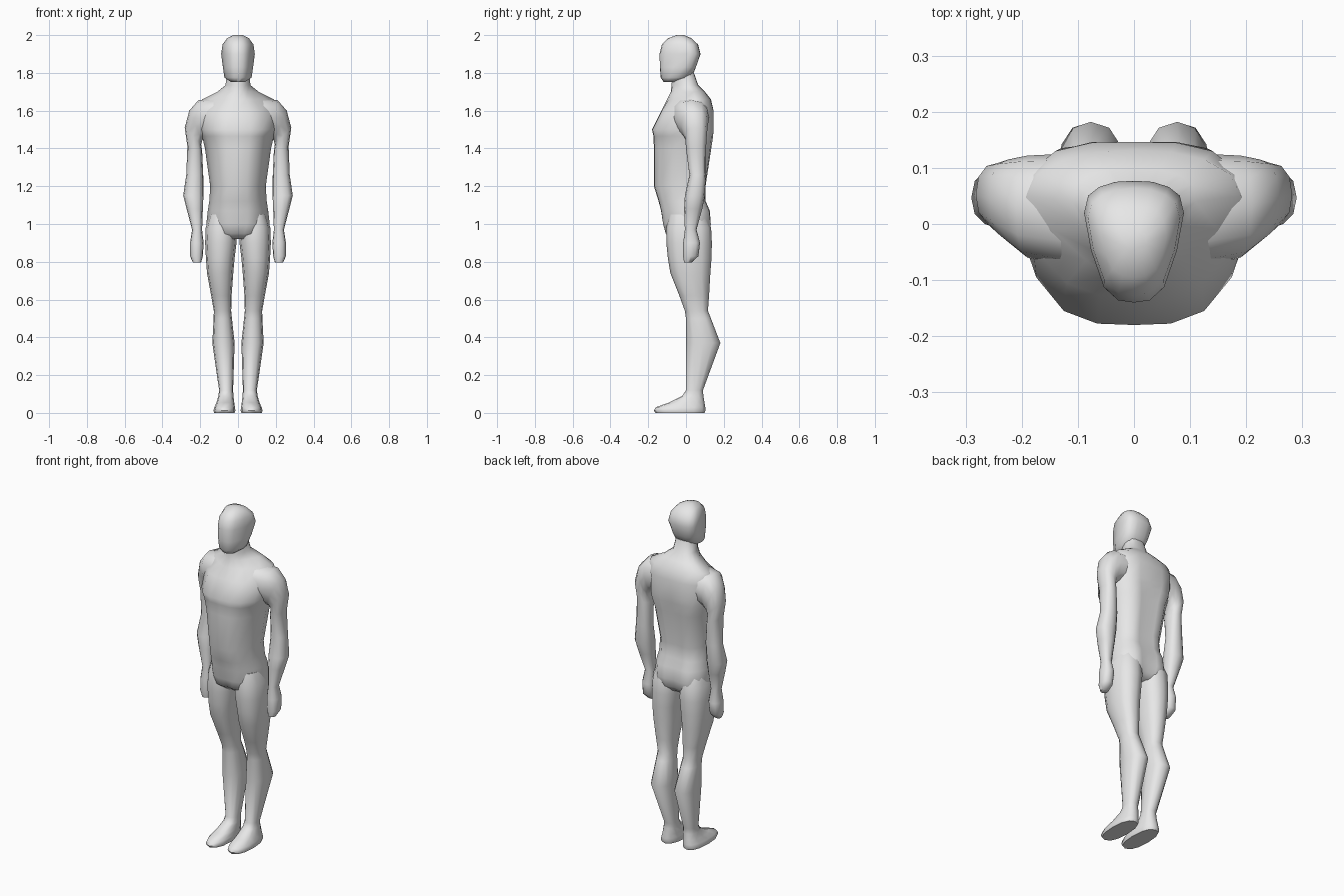
import bpy, bmesh, math
from mathutils import Vector

skin = bpy.data.materials.new("plain_grey")
skin.diffuse_color = (0.8, 0.8, 0.8, 1)


def loft(name, rings):
    """Skin a list of equal-length point rings and cap both ends."""
    bm = bmesh.new()
    loops = [[bm.verts.new(p) for p in r] for r in rings]
    n = len(loops[0])
    for a, b in zip(loops, loops[1:]):
        for i in range(n):
            j = (i + 1) % n
            bm.faces.new((a[i], a[j], b[j], b[i]))
    bm.faces.new(loops[0])
    bm.faces.new(loops[-1])
    bmesh.ops.recalc_face_normals(bm, faces=bm.faces)
    me = bpy.data.meshes.new(name)
    bm.to_mesh(me)
    bm.free()
    me.materials.append(skin)
    ob = bpy.data.objects.new(name, me)
    bpy.context.collection.objects.link(ob)
    bpy.ops.object.select_all(action='DESELECT')
    ob.select_set(True)
    bpy.context.view_layer.objects.active = ob
    bpy.ops.object.shade_smooth_by_angle(angle=math.radians(55))
    return ob


def body_ring(z, front, fx, fy, sx, sy, bx, by, back):
    """Symmetric section from front, front corner, side, back corner, back."""
    p = [(0, front), (fx, fy), (sx, sy), (bx, by), (0, back),
         (-bx, by), (-sx, sy), (-fx, fy)]
    p = [Vector((x, y, z)) for x, y in p]
    out = []
    for i in range(8):
        a, b, c, d = p[i - 1], p[i], p[(i + 1) % 8], p[(i + 2) % 8]
        out += [b, (b + c) * 0.5625 - (a + d) * 0.0625]
    return out


def limb_ring(inner, outer, front, back, side, n=12):
    """Rounded section between an inner and an outer (x, z) point."""
    pts = []
    for i in range(n):
        t = 2 * math.pi * i / n
        c, s = math.cos(t), math.sin(t)
        u = 0.5 + 0.5 * math.copysign(abs(c) ** 0.85, c)
        v = 0.5 + 0.5 * math.copysign(abs(s) ** 0.85, s)
        x = inner[0] + (outer[0] - inner[0]) * u
        z = inner[1] + (outer[1] - inner[1]) * u
        pts.append((side * x, front + (back - front) * v, z))
    return pts


# Torso with neck, from crotch upward
torso = [
    (0.92, -0.06, 0.05, -0.06, 0.10, 0.02, 0.06, 0.09, 0.09),
    (0.95, -0.10, 0.07, -0.10, 0.155, 0.02, 0.09, 0.125, 0.11),
    (1.00, -0.12, 0.09, -0.105, 0.168, 0.02, 0.10, 0.13, 0.12),
    (1.07, -0.132, 0.095, -0.11, 0.16, 0.02, 0.10, 0.122, 0.118),
    (1.12, -0.145, 0.095, -0.12, 0.152, 0.01, 0.095, 0.10, 0.098),
    (1.20, -0.17, 0.09, -0.14, 0.147, 0.00, 0.09, 0.10, 0.095),
    (1.40, -0.17, 0.11, -0.14, 0.175, 0.01, 0.11, 0.128, 0.125),
    (1.465, -0.172, 0.12, -0.145, 0.19, 0.00, 0.13, 0.135, 0.135),
    (1.50, -0.18, 0.125, -0.155, 0.20, -0.02, 0.14, 0.13, 0.142),
    (1.60, -0.13, 0.12, -0.105, 0.215, 0.03, 0.14, 0.13, 0.146),
    (1.66, -0.10, 0.085, -0.065, 0.19, 0.05, 0.125, 0.115, 0.132),
    (1.70, -0.08, 0.05, -0.06, 0.11, 0.04, 0.08, 0.088, 0.10),
    (1.735, -0.077, 0.042, -0.055, 0.066, 0.01, 0.045, 0.055, 0.065),
    (1.80, -0.07, 0.04, -0.055, 0.060, -0.01, 0.04, 0.034, 0.042),
]
loft("torso", [body_ring(*r) for r in torso])

# Head, from chin to crown
head = [
    (1.752, -0.118, 0.022, -0.112, 0.038, -0.09, 0.03, -0.06, -0.05),
    (1.775, -0.134, 0.042, -0.118, 0.072, -0.05, 0.05, 0.015, 0.03),
    (1.83, -0.138, 0.048, -0.118, 0.080, -0.01, 0.055, 0.045, 0.052),
    (1.90, -0.140, 0.054, -0.112, 0.089, 0.02, 0.062, 0.066, 0.077),
    (1.95, -0.128, 0.053, -0.10, 0.082, 0.01, 0.056, 0.052, 0.064),
    (1.983, -0.095, 0.038, -0.08, 0.058, -0.02, 0.04, 0.022, 0.03),
    (2.0, -0.05, 0.015, -0.045, 0.025, -0.03, 0.015, -0.015, -0.01),
]
loft("head", [body_ring(*r) for r in head])

# Leg with foot: z, inner x, outer x, front y, back y
leg = [
    (1.05, 0.020, 0.150, -0.09, 0.105),
    (0.98, 0.006, 0.171, -0.105, 0.133),
    (0.90, 0.008, 0.174, -0.104, 0.137),
    (0.82, 0.018, 0.170, -0.096, 0.135),
    (0.74, 0.025, 0.164, -0.083, 0.129),
    (0.62, 0.034, 0.142, -0.035, 0.122),
    (0.54, 0.036, 0.128, -0.006, 0.116),
    (0.50, 0.032, 0.129, 0.0, 0.132),
    (0.37, 0.018, 0.136, 0.0, 0.182),
    (0.12, 0.026, 0.100, 0.0, 0.090),
    (0.09, 0.024, 0.104, -0.02, 0.092),
    (0.055, 0.020, 0.114, -0.09, 0.098),
    (0.030, 0.016, 0.125, -0.16, 0.102),
    (0.012, 0.014, 0.130, -0.17, 0.103),
    (0.0, 0.018, 0.126, -0.162, 0.098),
]

# Arm with fist: inner x, inner z, outer x, outer z, front y, back y
arm = [
    (0.12, 1.48, 0.13, 1.665, -0.075, 0.125),
    (0.17, 1.46, 0.21, 1.655, -0.060, 0.122),
    (0.19, 1.44, 0.258, 1.60, -0.025, 0.115),
    (0.195, 1.42, 0.282, 1.51, -0.005, 0.110),
    (0.190, 1.39, 0.268, 1.41, 0.0, 0.106),
    (0.184, 1.26, 0.274, 1.26, 0.018, 0.105),
    (0.183, 1.15, 0.290, 1.15, -0.006, 0.100),
    (0.186, 1.08, 0.272, 1.08, -0.010, 0.086),
    (0.190, 0.97, 0.243, 0.97, -0.006, 0.056),
    (0.182, 0.90, 0.254, 0.90, -0.015, 0.074),
    (0.186, 0.83, 0.254, 0.83, -0.016, 0.066),
    (0.196, 0.795, 0.238, 0.795, -0.010, 0.028),
]

for label, side in (("left", 1), ("right", -1)):
    loft(label + "_leg", [limb_ring((xi, z), (xo, z), f, b, side)
                          for z, xi, xo, f, b in leg])
    loft(label + "_arm", [limb_ring((xi, zi), (xo, zo), f, b, side)
                          for xi, zi, xo, zo, f, b in arm])
